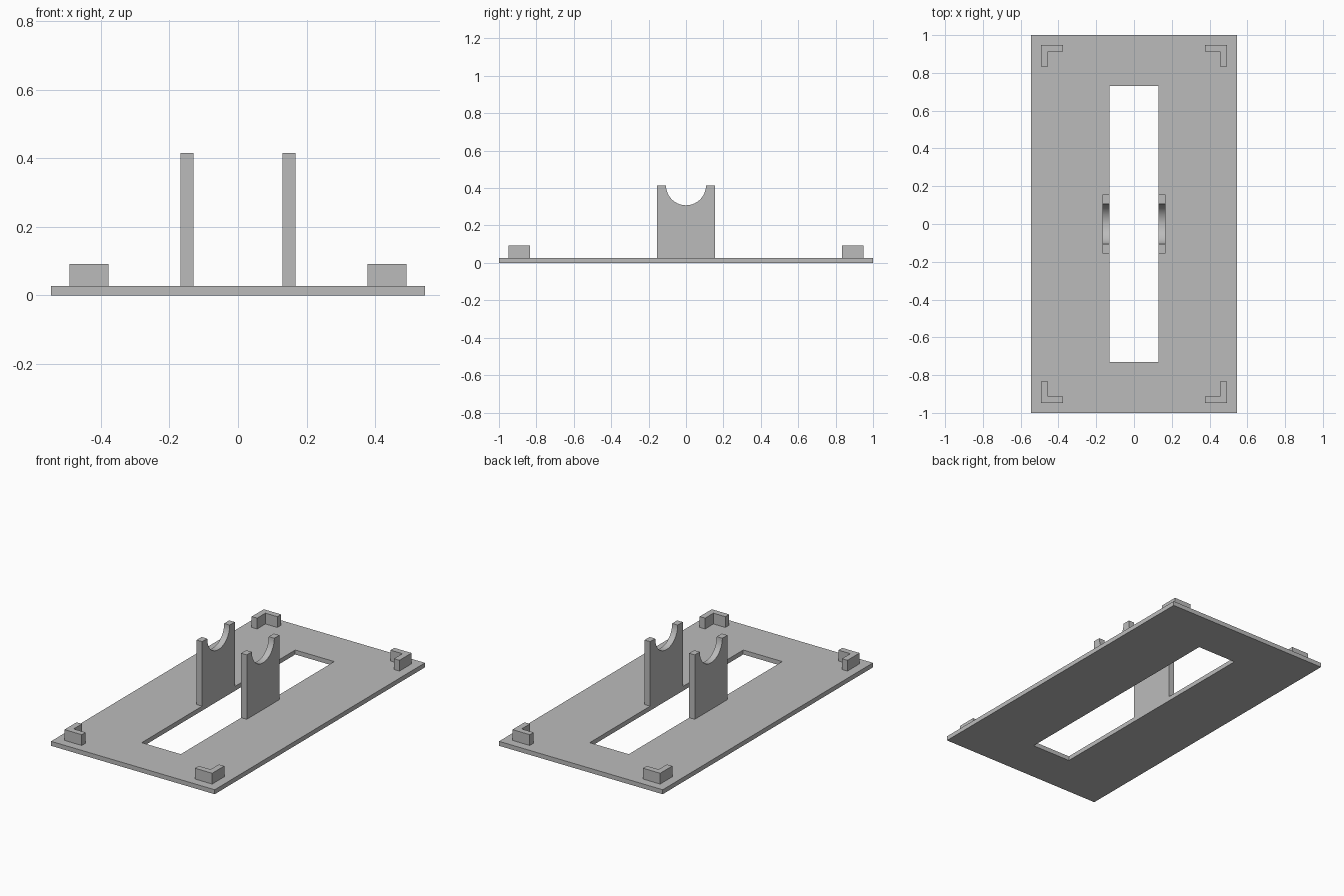
import bpy
import bmesh
from math import cos, sin, pi, radians
from mathutils import Vector

cube = bpy.data.objects.get("Cube")
if cube:
    bpy.data.objects.remove(cube, do_unlink=True)

grey = bpy.data.materials.new("plain grey")
grey.use_nodes = True
colour = (0.5, 0.5, 0.5, 1)
grey.diffuse_color = colour
grey.node_tree.nodes["Principled BSDF"].inputs["Base Color"].default_value = colour


def extrude_faces(name, faces, depth):
    """Make a solid by extruding flat faces, given as lists of points."""
    bm = bmesh.new()
    for points in faces:
        bm.faces.new([bm.verts.new(p) for p in points])
    bmesh.ops.remove_doubles(bm, verts=bm.verts, dist=1e-5)
    result = bmesh.ops.extrude_face_region(bm, geom=bm.faces[:], use_keep_orig=True)
    moved = [g for g in result["geom"] if isinstance(g, bmesh.types.BMVert)]
    bmesh.ops.translate(bm, verts=moved, vec=Vector(depth))
    bmesh.ops.recalc_face_normals(bm, faces=bm.faces)
    mesh = bpy.data.meshes.new(name)
    bm.to_mesh(mesh)
    bm.free()
    mesh.materials.append(grey)
    obj = bpy.data.objects.new(name, mesh)
    bpy.context.collection.objects.link(obj)
    return obj


def rectangle(x, y):
    return [(-x, -y, 0), (x, -y, 0), (x, y, 0), (-x, y, 0)]


BASE = 0.027    # plate thickness
SLOT = 0.13     # half width of the slot

# Base plate with a long slot
outer, inner = rectangle(0.545, 1.0), rectangle(SLOT, 0.73)
ring = [(outer[i], outer[(i + 1) % 4], inner[(i + 1) % 4], inner[i]) for i in range(4)]
extrude_faces("base_plate", ring, (0, 0, BASE))

# Upright cradles with a round notch, one each side of the slot
TOP, HALF, RADIUS, STEPS = 0.415, 0.155, 0.107, 32
arc = [(RADIUS * cos(pi * i / STEPS), TOP - RADIUS * sin(pi * i / STEPS))
       for i in range(STEPS + 1)]
profile = [(-HALF, TOP), (-HALF, BASE), (HALF, BASE), (HALF, TOP)] + arc
for side, sx in (("left", 1), ("right", -1)):
    cradle = extrude_faces(side + "_cradle", [[(sx * SLOT, y, z) for y, z in profile]],
                           (sx * 0.037, 0, 0))
    bpy.ops.object.select_all(action="DESELECT")
    cradle.select_set(True)
    bpy.context.view_layer.objects.active = cradle
    bpy.ops.object.shade_smooth_by_angle(angle=radians(30))

# L-shaped corner stops
X, Y, ARM, WALL = 0.492, 0.948, 0.115, 0.036
bracket = [(X, Y), (X - ARM, Y), (X - ARM, Y - WALL), (X - WALL, Y - WALL),
           (X - WALL, Y - ARM), (X, Y - ARM)]
for side, sx in (("left", 1), ("right", -1)):
    for end, sy in (("back", 1), ("front", -1)):
        extrude_faces(f"{end}_{side}_corner_stop",
                      [[(sx * x, sy * y, BASE) for x, y in bracket]], (0, 0, 0.065))
